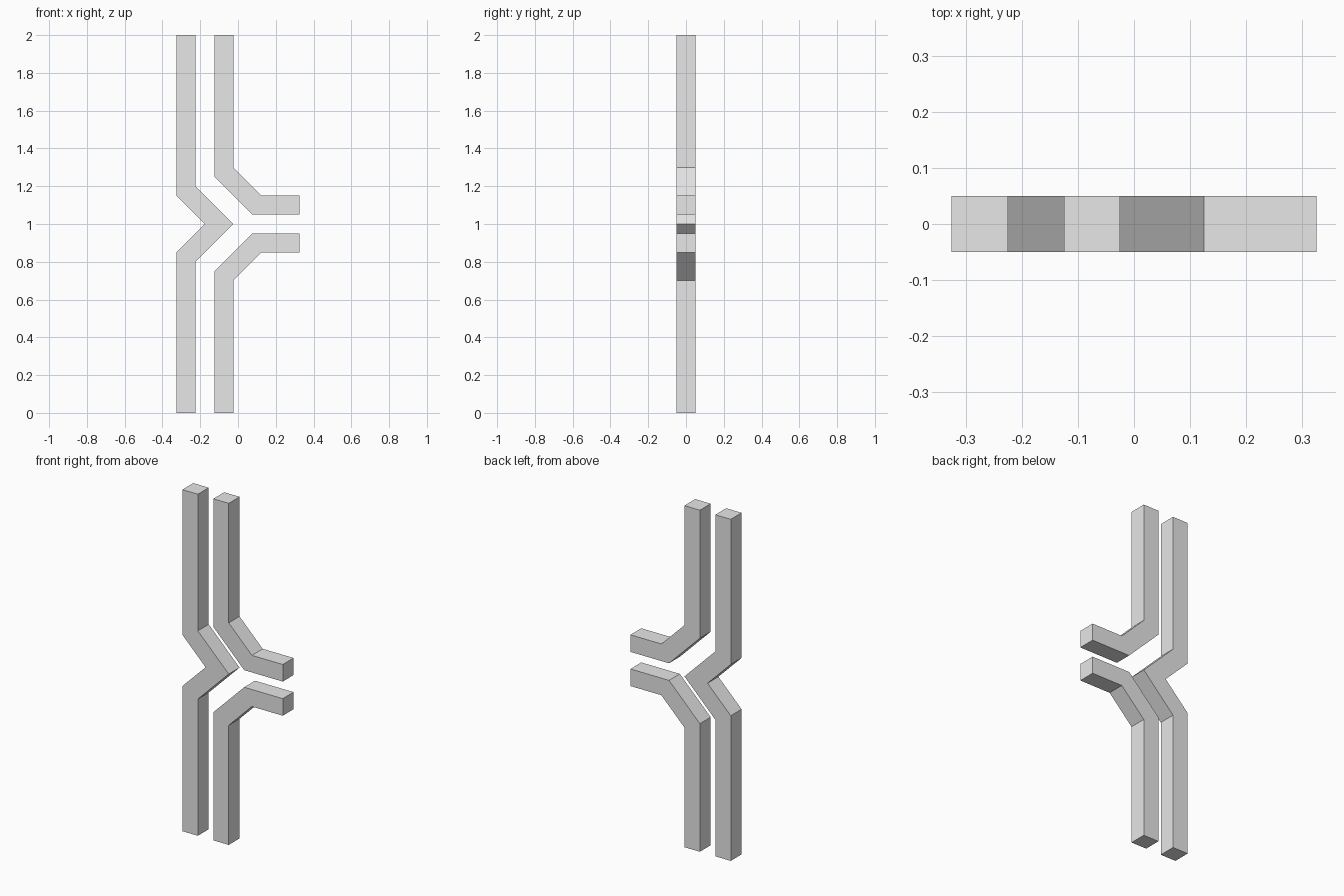
import bpy
import bmesh

cube = bpy.data.objects.get("Cube")
if cube:
    bpy.data.objects.remove(cube, do_unlink=True)

DEPTH = 0.10
MID = 1.0

grey = bpy.data.materials.new("light_grey")
grey.use_nodes = True
colour = (0.8, 0.8, 0.8, 1)
grey.diffuse_color = colour
grey.node_tree.nodes["Principled BSDF"].inputs["Base Color"].default_value = colour


def mirrored(profile):
    """Reflect an (x, z) profile about the middle height."""
    return [(x, 2 * MID - z) for x, z in reversed(profile)]


def bar(name, profile):
    """Extrude an (x, z) outline through the depth."""
    bm = bmesh.new()
    face = bm.faces.new([bm.verts.new((x, -DEPTH / 2, z)) for x, z in profile])
    extruded = bmesh.ops.extrude_face_region(bm, geom=[face])
    verts = [v for v in extruded["geom"] if isinstance(v, bmesh.types.BMVert)]
    bmesh.ops.translate(bm, verts=verts, vec=(0, DEPTH, 0))
    bmesh.ops.recalc_face_normals(bm, faces=bm.faces)
    mesh = bpy.data.meshes.new(name)
    bm.to_mesh(mesh)
    bm.free()
    mesh.materials.append(grey)
    obj = bpy.data.objects.new(name, mesh)
    bpy.context.collection.objects.link(obj)
    return obj


# Full-height bar with a pointed kink at the middle
lower_right_edge = [(-0.225, 0), (-0.225, 0.8)]
lower_left_edge = [(-0.325, 0.85), (-0.325, 0)]
bar("kinked_bar", lower_right_edge + [(-0.025, MID)] + mirrored(lower_right_edge)
    + mirrored(lower_left_edge) + [(-0.175, MID)] + lower_left_edge)

# Two bent bars, each turning out to a short horizontal arm
upper = [(-0.125, 2), (-0.125, 1.25), (0.075, 1.05), (0.325, 1.05),
         (0.325, 1.15), (0.125, 1.15), (-0.025, 1.3), (-0.025, 2)]
bar("upper_bent_bar", upper)
bar("lower_bent_bar", mirrored(upper))
